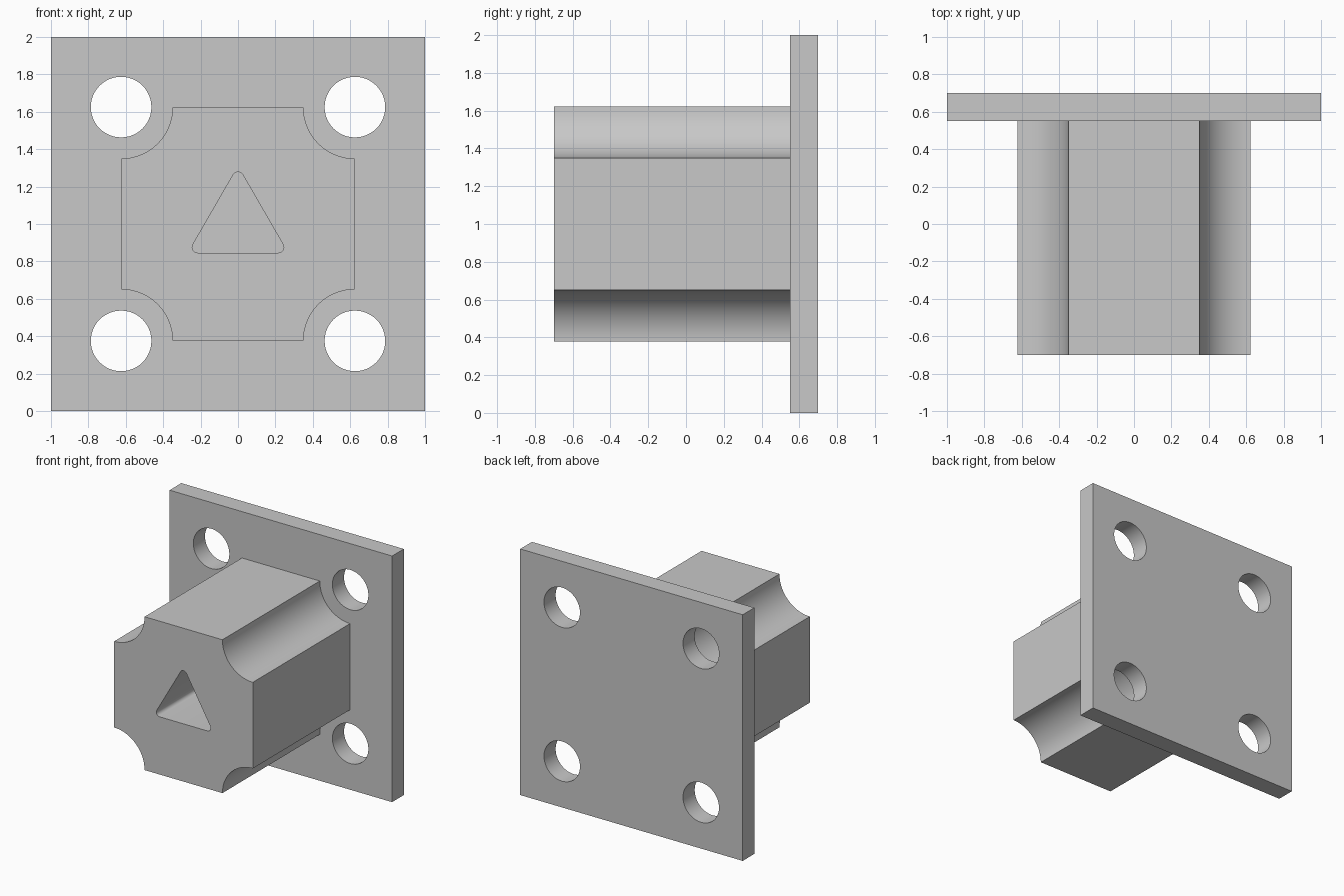
import bpy
import bmesh
from math import sin, cos, radians, pi

if "Cube" in bpy.data.objects:
    bpy.data.objects.remove(bpy.data.objects["Cube"], do_unlink=True)

CENTRE_Z = 1.0

grey = bpy.data.materials.new("light grey")
grey.use_nodes = True
COLOUR = (0.58, 0.58, 0.58, 1.0)
grey.diffuse_color = COLOUR
grey.node_tree.nodes["Principled BSDF"].inputs["Base Color"].default_value = COLOUR


def arc(cx, cz, radius, start, end, steps):
    """Points along an arc, angles in degrees, both ends included."""
    angles = [radians(start + (end - start) * i / steps) for i in range(steps + 1)]
    return [(cx + radius * cos(a), cz + radius * sin(a)) for a in angles]


def extrude_profile(name, loops, y_front, y_back):
    """Fill an outline and its holes in the XZ plane, then extrude along Y."""
    bm = bmesh.new()
    edges = []
    for loop in loops:
        verts = [bm.verts.new((x, y_front, z + CENTRE_Z)) for x, z in loop]
        edges += [bm.edges.new((v, verts[i - 1])) for i, v in enumerate(verts)]
    bmesh.ops.triangle_fill(bm, edges=edges, use_beauty=True)
    result = bmesh.ops.extrude_face_region(bm, geom=bm.faces[:], use_keep_orig=True)
    moved = [g for g in result["geom"] if isinstance(g, bmesh.types.BMVert)]
    bmesh.ops.translate(bm, verts=moved, vec=(0, y_back - y_front, 0))
    bmesh.ops.recalc_face_normals(bm, faces=bm.faces[:])
    mesh = bpy.data.meshes.new(name)
    bm.to_mesh(mesh)
    bm.free()
    mesh.materials.append(grey)
    obj = bpy.data.objects.new(name, mesh)
    bpy.context.collection.objects.link(obj)
    bpy.ops.object.select_all(action="DESELECT")
    obj.select_set(True)
    bpy.context.view_layer.objects.active = obj
    bpy.ops.object.shade_smooth_by_angle(angle=radians(30))
    return obj


# Mounting plate with four bolt holes
HOLE = 0.625
plate = [[(-1, -1), (1, -1), (1, 1), (-1, 1)]]
for sx in (-1, 1):
    for sz in (-1, 1):
        plate.append(arc(sx * HOLE, sz * HOLE, 0.162, 0, 360, 48)[:-1])
extrude_profile("mounting_plate", plate, 0.55, 0.70)

# Block outline: a square with a concave scallop at each corner
HALF, SCALLOP = 0.623, 0.273
outline = []
for k in range(4):
    c, s = cos(k * pi / 2), sin(k * pi / 2)
    corner = arc(HALF, HALF, SCALLOP, 270, 180, 20)
    outline += [(x * c - z * s, x * s + z * c) for x, z in corner]

# Rounded triangular socket running back to the plate
socket = []
for angle in (90, 210, 330):
    a = radians(angle)
    socket += arc(0.248 * cos(a), 0.248 * sin(a), 0.03, angle - 60, angle + 60, 8)

extrude_profile("scalloped_block", [outline, socket], -0.70, 0.555)
